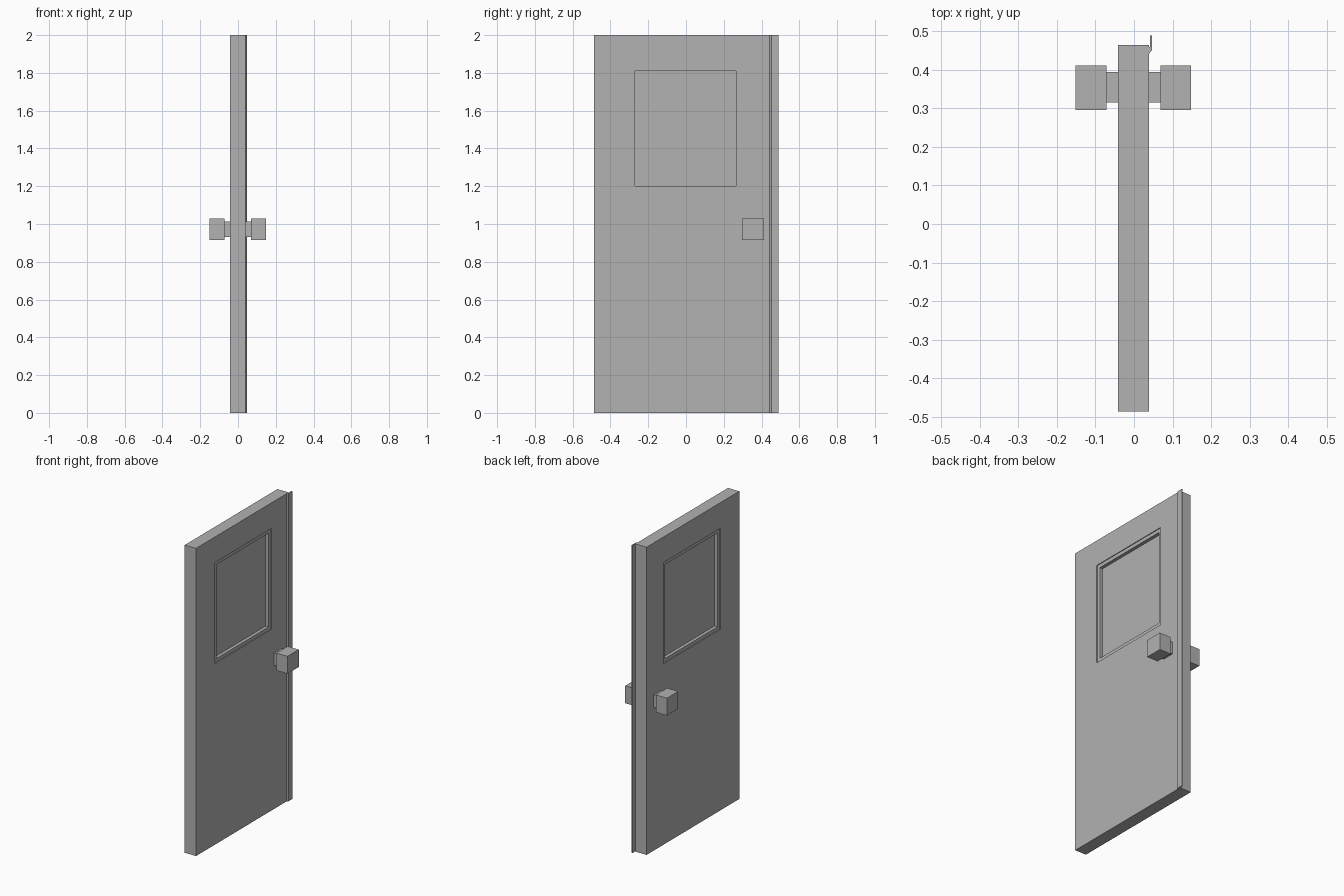
import bpy
import bmesh

if "Cube" in bpy.data.objects:
    bpy.data.objects.remove(bpy.data.objects["Cube"], do_unlink=True)

GREY = (0.445, 0.445, 0.445, 1.0)
MID = -0.0015      # centre of the slab thickness
HALF = 0.0405      # half of the slab thickness

paint = bpy.data.materials.new("door_grey")
paint.use_nodes = True
paint.diffuse_color = GREY
paint.node_tree.nodes["Principled BSDF"].inputs["Base Color"].default_value = GREY


def add_object(name, bm):
    bmesh.ops.recalc_face_normals(bm, faces=bm.faces)
    mesh = bpy.data.meshes.new(name)
    bm.to_mesh(mesh)
    bm.free()
    mesh.materials.append(paint)
    obj = bpy.data.objects.new(name, mesh)
    bpy.context.collection.objects.link(obj)
    return obj


def add_box(name, xs, ys, zs):
    bm = bmesh.new()
    bmesh.ops.create_cube(bm, size=1)
    for v in bm.verts:
        v.co = [(lo + hi) / 2 + c * (hi - lo)
                for c, (lo, hi) in zip(v.co, (xs, ys, zs))]
    return add_object(name, bm)


# Slab: rectangular loops bridged from one window pane around to the other
outline = (-0.487, 0.465, 0, 2)
rebate = (-0.292, 0.289, 1.177, 1.833)
opening = (-0.27, 0.266, 1.2, 1.81)
steps = [(opening, 0.014), (opening, HALF - 0.005), (rebate, HALF - 0.005),
         (rebate, HALF), (outline, HALF)]
steps += [(rect, -x) for rect, x in reversed(steps)]

bm = bmesh.new()
loops = []
for (y0, y1, z0, z1), x in steps:
    corners = ((y0, z0), (y1, z0), (y1, z1), (y0, z1))
    loops.append([bm.verts.new((MID + x, y, z)) for y, z in corners])
for a, b in zip(loops, loops[1:]):
    for i in range(4):
        j = (i + 1) % 4
        bm.faces.new((a[i], a[j], b[j], b[i]))
bm.faces.new(loops[0])
bm.faces.new(loops[-1])
add_object("door_slab", bm)

# Weather strip along the latch edge, an extruded profile
profile = [(0.038, 0.441), (0.047, 0.452), (0.047, 0.49),
           (0.041, 0.49), (0.041, 0.46), (0.038, 0.46)]
bm = bmesh.new()
base = bm.faces.new([bm.verts.new((x, y, 0)) for x, y in profile])
top = bmesh.ops.extrude_face_region(bm, geom=[base])["geom"]
bmesh.ops.translate(bm, vec=(0, 0, 2),
                    verts=[g for g in top if isinstance(g, bmesh.types.BMVert)])
add_object("edge_strip", bm)

# Square knobs on short stems, one per side
for side, s in (("left", 1), ("right", -1)):
    add_box(side + "_knob_stem", sorted((MID + s * 0.039, MID + s * 0.071)),
            (0.315, 0.395), (0.932, 1.012))
    add_box(side + "_knob", sorted((MID + s * 0.07, MID + s * 0.15)),
            (0.296, 0.412), (0.915, 1.028))
